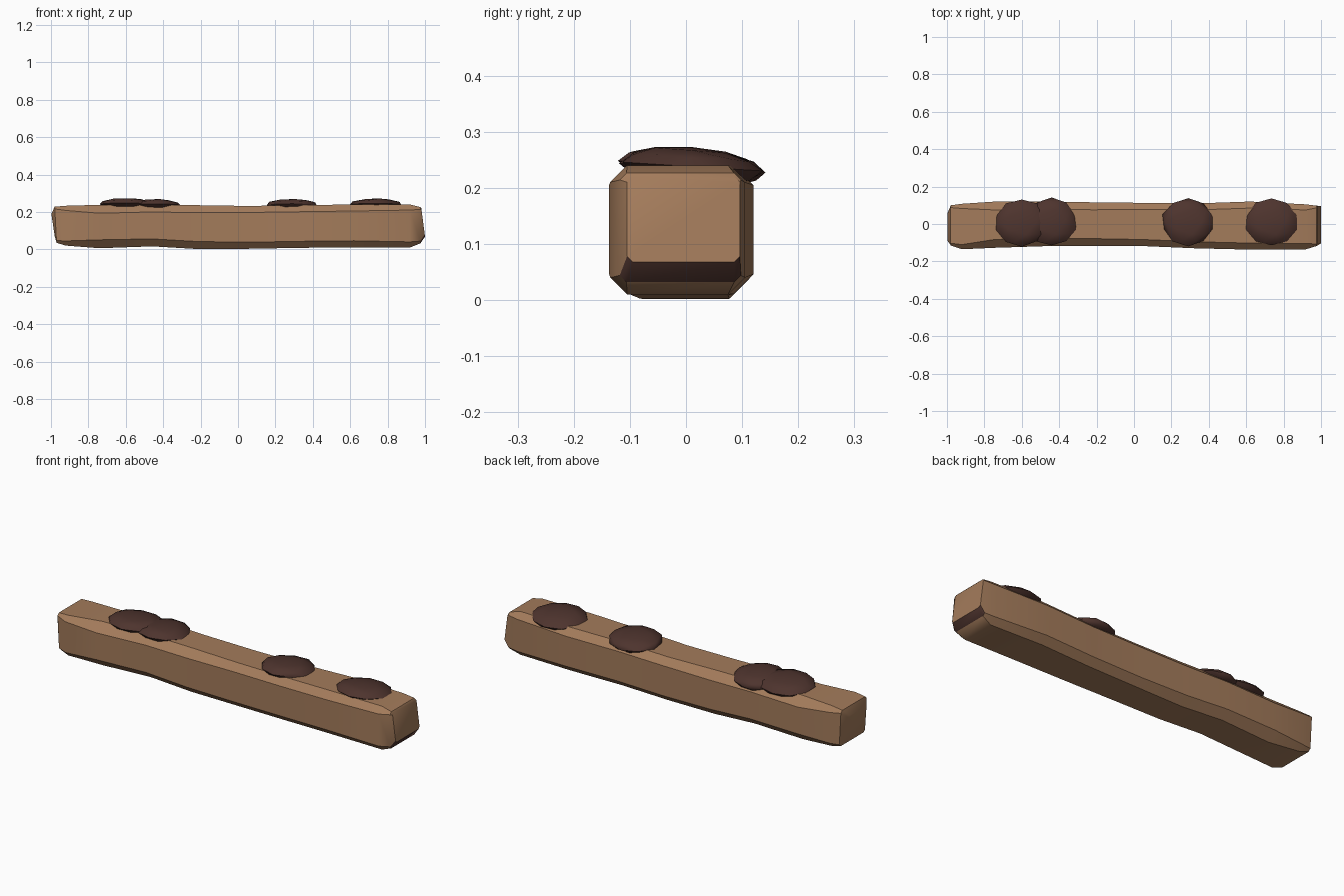
import bpy, bmesh, math, random
from mathutils import Vector

if "Cube" in bpy.data.objects:
    bpy.data.objects.remove(bpy.data.objects["Cube"], do_unlink=True)


def material(name, rgb):
    m = bpy.data.materials.new(name)
    m.use_nodes = True
    m.diffuse_color = (*rgb, 1)
    m.node_tree.nodes["Principled BSDF"].inputs["Base Color"].default_value = (*rgb, 1)
    return m


wood = material("light wood", (0.37, 0.20, 0.105))
dark = material("dark brown", (0.076, 0.034, 0.027))


def finish(name, bm, mats, angle):
    bmesh.ops.recalc_face_normals(bm, faces=bm.faces)
    mesh = bpy.data.meshes.new(name)
    bm.to_mesh(mesh)
    bm.free()
    obj = bpy.data.objects.new(name, mesh)
    bpy.context.collection.objects.link(obj)
    for m in mats:
        mesh.materials.append(m)
    bpy.ops.object.select_all(action="DESELECT")
    obj.select_set(True)
    bpy.context.view_layer.objects.active = obj
    bpy.ops.object.shade_smooth_by_angle(angle=math.radians(angle))
    return obj


# Worn beam: chamfered sections (x at bottom, x at top, y range, z range, chamfer)
sections = [
    (-0.98, -0.998, -0.09, 0.06, 0.07, 0.19, 0.01),
    (-0.97, -0.98, -0.115, 0.10, 0.035, 0.228, 0.012),
    (-0.92, -0.92, -0.135, 0.108, 0.02, 0.233, 0.025),
    (-0.74, -0.74, -0.127, 0.12, 0.006, 0.238, 0.045),
    (-0.46, -0.46, -0.118, 0.12, 0.016, 0.24, 0.04),
    (-0.22, -0.22, -0.118, 0.116, 0.002, 0.236, 0.04),
    (0.05, 0.05, -0.118, 0.113, 0.003, 0.232, 0.035),
    (0.33, 0.33, -0.13, 0.11, 0.008, 0.236, 0.035),
    (0.62, 0.62, -0.137, 0.12, 0.011, 0.24, 0.035),
    (0.92, 0.92, -0.135, 0.105, 0.01, 0.24, 0.03),
    (0.975, 0.975, -0.118, 0.098, 0.032, 0.226, 0.012),
    (1.0, 0.98, -0.105, 0.096, 0.068, 0.22, 0.01),
]
bm = bmesh.new()
rings = []
for xb, xt, y0, y1, z0, z1, c in sections:
    outline = [(y0 + c, z0), (y1 - c, z0), (y1, z0 + c), (y1, z1 - c),
               (y1 - c, z1), (y0 + c, z1), (y0, z1 - c), (y0, z0 + c)]
    rings.append([bm.verts.new((xb + (xt - xb) * (z - z0) / (z1 - z0), y, z))
                  for y, z in outline])
for a, b in zip(rings, rings[1:]):
    for i in range(8):
        j = (i + 1) % 8
        bm.faces.new((a[i], a[j], b[j], b[i]))
bm.faces.new(rings[0])
bm.faces.new(rings[-1])
bmesh.ops.recalc_face_normals(bm, faces=bm.faces)
# Dark cut under the left end
for f in bm.faces:
    if f.calc_center_median().x > 0.98 and f.normal.z < -0.3:
        f.material_index = 1
finish("beam", bm, [wood, dark], 35)

# Flattened, slightly lumpy patches on top
random.seed(4)
patches = [(-0.60, 0.008, 0.146, 0.128, 0.240), (-0.44, 0.012, 0.136, 0.132, 0.235),
           (0.29, 0.01, 0.142, 0.130, 0.236), (0.735, 0.01, 0.142, 0.127, 0.238)]
for n, (x, y, rx, ry, z) in enumerate(patches):
    bm = bmesh.new()
    bmesh.ops.create_icosphere(bm, subdivisions=2, radius=1)
    for v in bm.verts:
        p = v.co * random.uniform(0.95, 1.02)
        v.co = Vector((x + p.x * rx, y + p.y * ry, z + p.z * 0.034 - p.y * 0.008))
    finish("top_patch_%d" % (n + 1), bm, [dark], 50)
